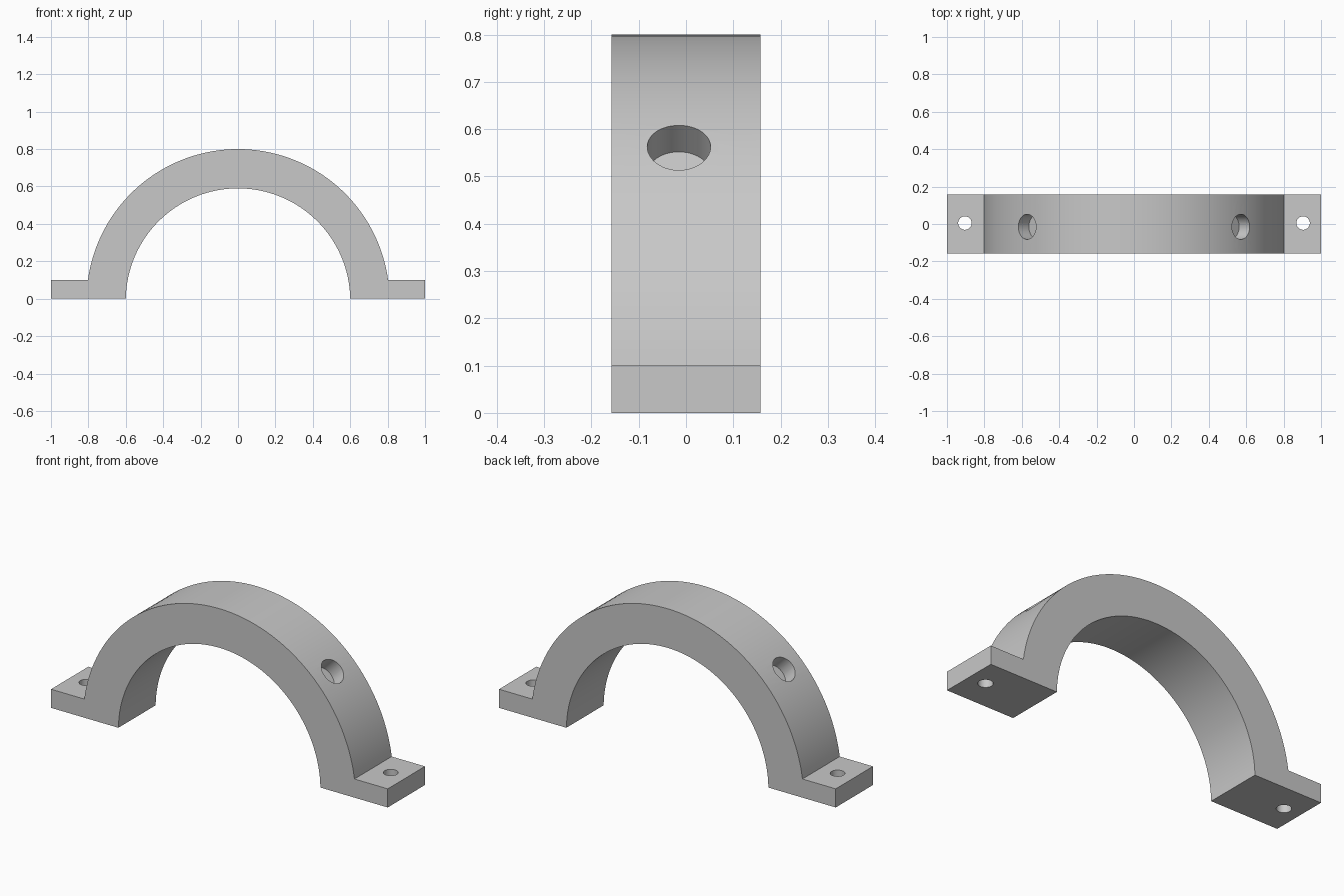
import bpy
import bmesh
from math import cos, sin, acos, asin, pi
from mathutils import Matrix, Vector

cube = bpy.data.objects.get("Cube")
if cube:
    bpy.data.objects.remove(cube, do_unlink=True)

# Main dimensions
HALF_DEPTH = 0.158
AXIS_Z = -0.01          # height of the arch's centre line
R_OUT, R_IN = 0.81, 0.6
TAB_H = 0.1
STEPS = 64

grey = bpy.data.materials.new("plain grey")
grey.use_nodes = True
colour = (0.58, 0.58, 0.58, 1)
grey.diffuse_color = colour
bsdf = next(n for n in grey.node_tree.nodes if n.type == "BSDF_PRINCIPLED")
bsdf.inputs["Base Color"].default_value = colour


def arc(radius, z_end):
    """Points of an arch from right to left, ending at height z_end."""
    start = asin((z_end - AXIS_Z) / radius)
    angles = [start + (pi - 2 * start) * i / STEPS for i in range(STEPS + 1)]
    return [(radius * cos(a), AXIS_Z + radius * sin(a)) for a in angles]


def make_object(name, bm):
    bmesh.ops.recalc_face_normals(bm, faces=bm.faces[:])
    mesh = bpy.data.meshes.new(name)
    bm.to_mesh(mesh)
    bm.free()
    mesh.materials.append(grey)
    obj = bpy.data.objects.new(name, mesh)
    bpy.context.collection.objects.link(obj)
    return obj


def drill(target, name, centre, direction, radius, length):
    """Cut a round hole whose tool is centred on the given point."""
    bm = bmesh.new()
    turn = Vector((0, 0, 1)).rotation_difference(Vector(direction)).to_matrix().to_4x4()
    bmesh.ops.create_cone(bm, cap_ends=True, segments=48, radius1=radius,
                          radius2=radius, depth=length,
                          matrix=Matrix.Translation(centre) @ turn)
    tool = make_object(name, bm)
    tool.hide_render = True
    mod = target.modifiers.new(name, "BOOLEAN")
    mod.operation = "DIFFERENCE"
    mod.solver = "EXACT"
    mod.object = tool
    bpy.context.view_layer.objects.active = target
    bpy.ops.object.modifier_apply(modifier=name)
    bpy.data.objects.remove(tool, do_unlink=True)


# Arch and mounting tabs as one extruded profile
outline = [(1, 0), (1, TAB_H)] + arc(R_OUT, TAB_H) + [(-1, TAB_H), (-1, 0)]
outline += arc(R_IN, 0)[::-1]
bm = bmesh.new()
face = bm.faces.new([bm.verts.new((x, -HALF_DEPTH, z)) for x, z in outline])
extruded = bmesh.ops.extrude_face_region(bm, geom=[face])["geom"]
bmesh.ops.translate(bm, vec=(0, 2 * HALF_DEPTH, 0),
                    verts=[v for v in extruded if isinstance(v, bmesh.types.BMVert)])
clamp = make_object("arched_clamp", bm)

# Bolt holes through the tabs, blind holes in the shoulders of the arch
HOLE_DEPTH, TOOL = 0.082, 0.3
for side in (-1, 1):
    drill(clamp, "bolt_hole", (side * 0.904, 0.005, TAB_H / 2), (0, 0, 1), 0.036, 0.4)
    out = Vector((side, 0, 1)).normalized()
    centre = out * (R_OUT - HOLE_DEPTH + TOOL / 2) + Vector((0, -0.015, AXIS_Z))
    drill(clamp, "shoulder_hole", centre, out, 0.067, TOOL)

# Smooth the curved walls, keep the corners crisp
bpy.ops.object.select_all(action="DESELECT")
clamp.select_set(True)
bpy.context.view_layer.objects.active = clamp
bpy.ops.object.shade_smooth_by_angle(angle=pi / 6)
